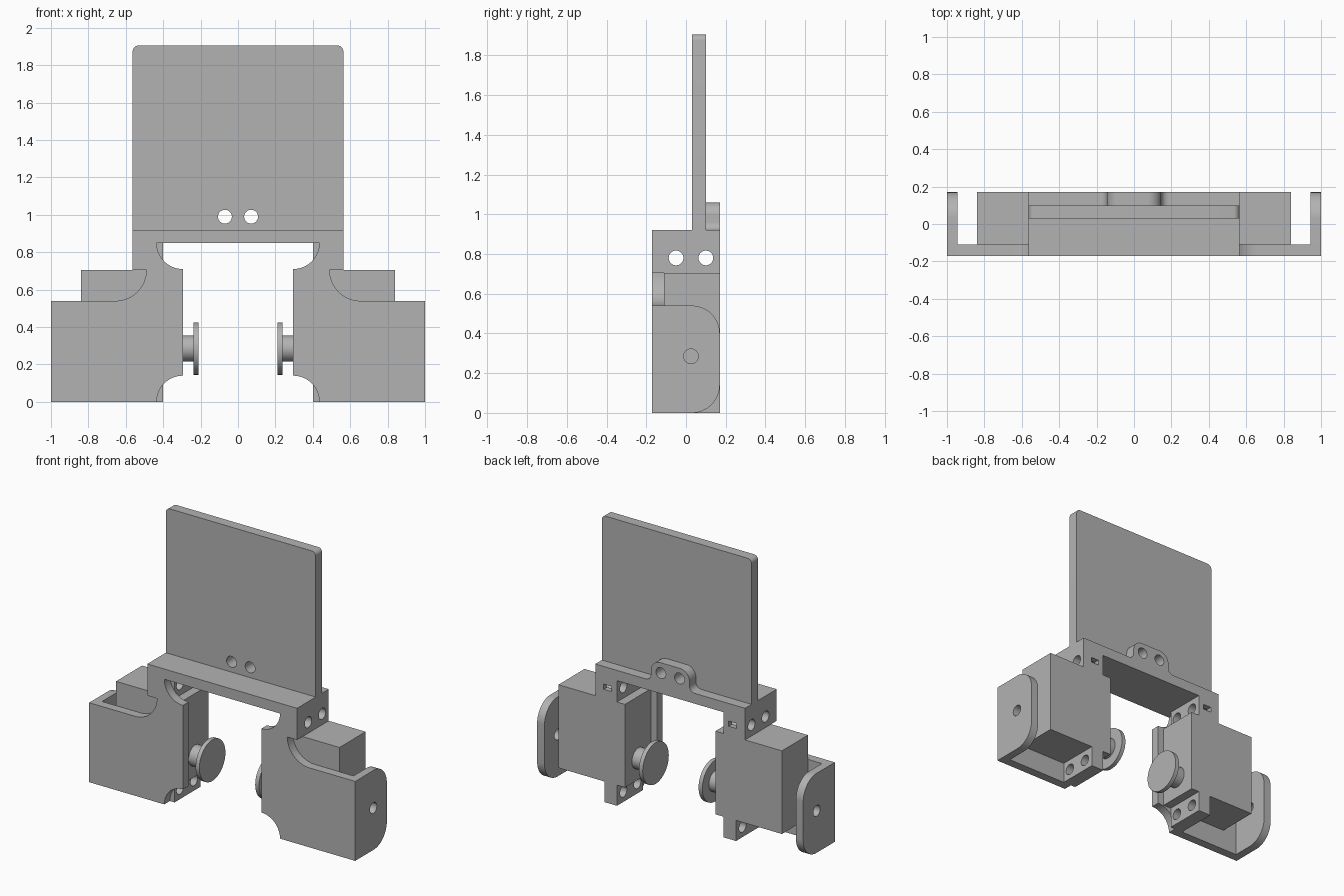
import bpy, bmesh
from math import cos, sin, radians

cube = bpy.data.objects.get("Cube")
if cube:
    bpy.data.objects.remove(cube, do_unlink=True)

grey = bpy.data.materials.new("plain grey")
grey.use_nodes = True
colour = (0.45, 0.45, 0.45, 1)
grey.diffuse_color = colour
grey.node_tree.nodes["Principled BSDF"].inputs["Base Color"].default_value = colour


def arc(u, v, r, start, end, steps=16):
    angles = [radians(start + (end - start) * i / steps) for i in range(steps + 1)]
    return [(u + r * cos(a), v + r * sin(a)) for a in angles]


def rect(u0, u1, v0, v1):
    return [(u0, v0), (u1, v0), (u1, v1), (u0, v1)]


def disc(u, v, r):
    return arc(u, v, r, 0, 360, 48)[:-1]


def extrude(name, points, axis, lo, hi, side=1):
    """Extrude a profile along x (points are y, z) or y (points are x, z)."""
    bm = bmesh.new()

    def place(p, d):
        return (side * d, p[0], p[1]) if axis == "x" else (side * p[0], d, p[1])

    near = [bm.verts.new(place(p, lo)) for p in points]
    far = [bm.verts.new(place(p, hi)) for p in points]
    bm.faces.new(near)
    bm.faces.new(far[::-1])
    for i in range(len(points)):
        j = (i + 1) % len(points)
        bm.faces.new((near[j], near[i], far[i], far[j]))
    bmesh.ops.recalc_face_normals(bm, faces=bm.faces)
    mesh = bpy.data.meshes.new(name)
    bm.to_mesh(mesh)
    bm.free()
    mesh.materials.append(grey)
    obj = bpy.data.objects.new(name, mesh)
    bpy.context.collection.objects.link(obj)
    parts.append(obj)
    return obj


def activate(obj):
    bpy.ops.object.select_all(action="DESELECT")
    obj.select_set(True)
    bpy.context.view_layer.objects.active = obj


def cut(obj, points, axis, lo, hi, side=1):
    cutter = extrude("cutter", points, axis, lo, hi, side)
    parts.remove(cutter)
    cutter.hide_render = True
    mod = obj.modifiers.new("cut", "BOOLEAN")
    mod.operation = "DIFFERENCE"
    mod.solver = "EXACT"
    mod.object = cutter
    activate(obj)
    bpy.ops.object.modifier_apply(modifier=mod.name)
    bpy.data.objects.remove(cutter, do_unlink=True)


parts = []
HOLE = 0.037
FRONT, INNER, BACK = -0.17, -0.11, 0.17
W = 0.563

# Upright panel with rounded top corners, and the screw tab behind it
panel = extrude("upright_panel", [(-W, 0.92), (W, 0.92)]
                + arc(W - 0.03, 1.875, 0.03, 0, 90, 8)
                + arc(0.03 - W, 1.875, 0.03, 90, 180, 8), "y", 0.03, 0.10)
tab = extrude("screw_tab", arc(0.185, 0.96, 0.04, 270, 180, 8)
              + arc(0.075, 0.99, 0.07, 0, 90)
              + arc(-0.075, 0.99, 0.07, 90, 180)
              + arc(-0.185, 0.96, 0.04, 0, -90, 8), "y", 0.10, BACK)
for x in (-0.07, 0.07):
    cut(panel, disc(x, 0.99, HOLE), "y", 0, 0.13)
    cut(tab, disc(x, 0.99, HOLE), "y", 0.07, 0.2)

# Crossbar joining both sides
extrude("crossbar", rect(-W, W, 0.85, 0.92), "y", FRONT, BACK)

for side, label in ((1, "left"), (-1, "right")):
    # Front plate with scooped corners
    extrude(label + "_front_plate", arc(0.295, 0, 0.14, 90, 0)
            + [(1, 0), (1, 0.54)]
            + arc(0.655, 0.705, 0.165, 270, 180)
            + [(W, 0.705), (W, 0.85)]
            + arc(0.295, 0.85, 0.14, 0, -90), "y", FRONT, INNER, side)

    # Outer ear with rounded rear corners
    ear = extrude(label + "_ear", [(INNER, 0)]
                  + arc(0.03, 0.14, 0.14, -90, 0)
                  + arc(0.03, 0.40, 0.14, 0, 90)
                  + [(INNER, 0.54)], "x", 0.945, 1, side)
    cut(ear, disc(0.025, 0.285, HOLE), "x", 0.9, 1.05, side)

    # Mounting blocks above and below the motor, with screw holes
    upper = extrude(label + "_upper_block", rect(0.40, W, 0.705, 0.85), "y", INNER, BACK, side)
    lower = extrude(label + "_lower_block", rect(0.40, 0.495, 0, 0.14), "y", INNER, BACK, side)
    for y in (-0.05, 0.10):
        cut(upper, disc(y, 0.78, HOLE), "x", 0.35, 0.6, side)
        cut(lower, disc(y, 0.07, HOLE), "x", 0.35, 0.6, side)
    cut(upper, rect(0.44, 0.50, 0.765, 0.80), "y", 0.12, 0.2, side)

    # Motor body, shaft and round horn
    extrude(label + "_motor_body", rect(0.34, 0.84, 0.14, 0.705), "y", INNER, BACK, side)
    extrude(label + "_motor_shaft", disc(0.025, 0.285, 0.07), "x", 0.235, 0.34, side)
    extrude(label + "_motor_horn", disc(0.025, 0.285, 0.14), "x", 0.21, 0.238, side)

for part in parts:
    activate(part)
    bpy.ops.object.shade_smooth_by_angle(angle=radians(30))
